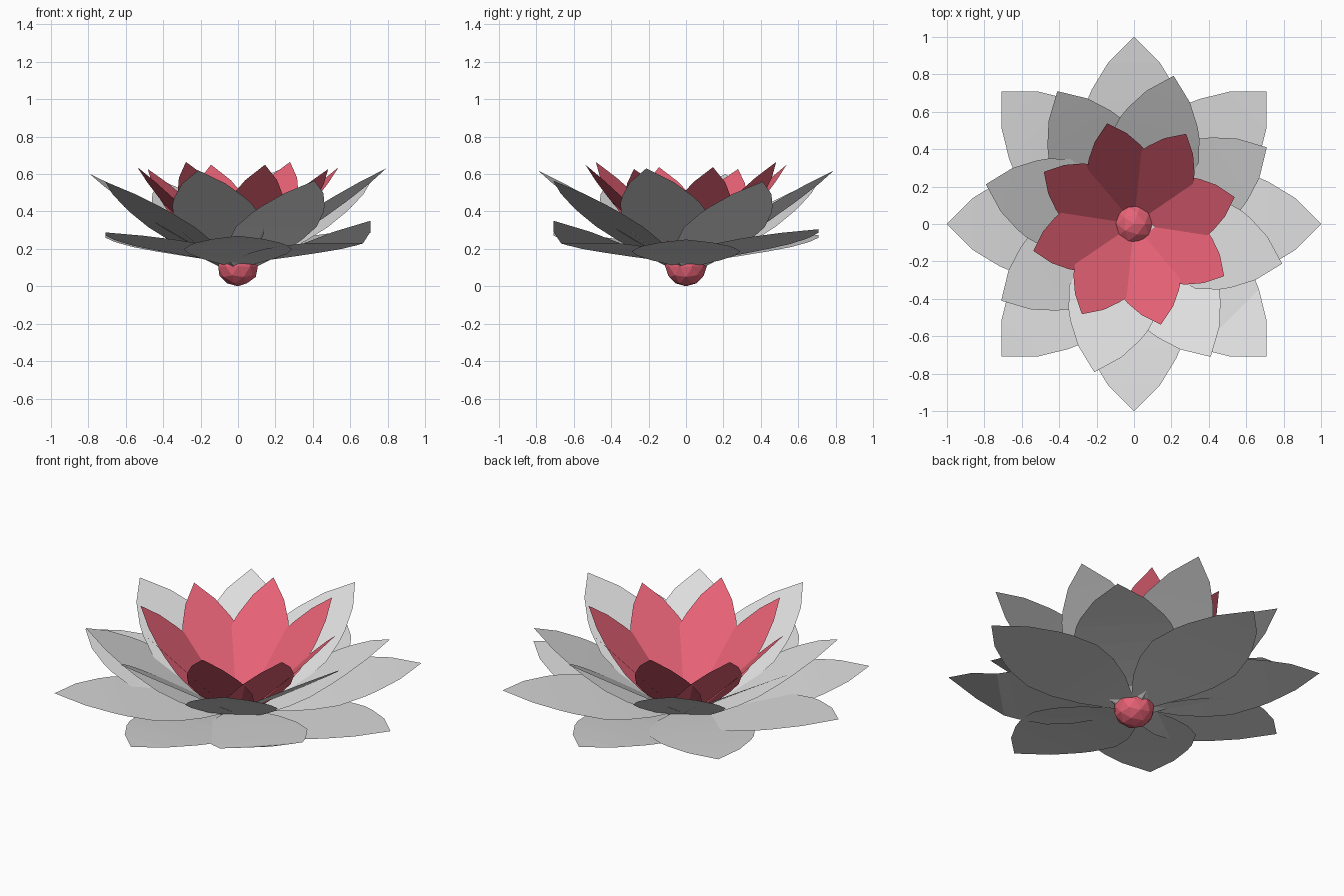
import bpy, bmesh, math
from mathutils import Matrix

cube = bpy.data.objects.get("Cube")
if cube:
    bpy.data.objects.remove(cube)


def material(name, colour):
    m = bpy.data.materials.new(name)
    m.use_nodes = True
    m.diffuse_color = colour
    m.node_tree.nodes["Principled BSDF"].inputs["Base Color"].default_value = colour
    return m


white = material("petal_white", (0.73, 0.73, 0.73, 1))
pink = material("petal_pink", (0.91, 0.14, 0.205, 1))

# Petal outline: fraction of length, half width
OUTLINE = [(0, 0.03), (0.1, 0.1), (0.22, 0.19), (0.36, 0.26), (0.5, 0.29),
           (0.65, 0.255), (0.72, 0.225), (0.86, 0.14)]
FOLD = 0.72


def add_object(name, bm, mat):
    mesh = bpy.data.meshes.new(name)
    bm.to_mesh(mesh)
    bm.free()
    mesh.materials.append(mat)
    obj = bpy.data.objects.new(name, mesh)
    bpy.context.collection.objects.link(obj)
    return obj


def petal(name, mat, angle, reach, base, tip, width, bow, curl=0.0):
    """Thin pointed leaf, bowed along its length; curl bends the end upward."""
    bm = bmesh.new()
    rise = tip - curl - base

    def point(f, y):
        z = base + rise * (f + bow * f * (1 - f))
        z += curl * max(0, f - FOLD) / (1 - FOLD)
        return bm.verts.new((f * reach, y, z))

    rows = [(point(f, -w * width), point(f, w * width)) for f, w in OUTLINE]
    for (a, b), (c, d) in zip(rows, rows[1:]):
        bm.faces.new((a, c, d, b))
    bm.faces.new((rows[-1][0], point(1, 0), rows[-1][1]))
    bm.transform(Matrix.Rotation(math.radians(angle), 4, "Z"))
    add_object(name, bm, mat)


# Outer ring: nearly flat, alternate petals resting above their neighbours
OUTER_TIPS = [0.25, 0.305, 0.27, 0.275, 0.32, 0.288, 0.27, 0.35]
for i, tip in enumerate(OUTER_TIPS):
    base = 0.12 if i % 2 else 0.1
    curl = 0.09 if i == 7 else 0.0
    petal(f"outer_petal_{i + 1}", white, 45 * i, 1.0, base, tip, 1.0, 0.3, curl)

# Middle ring: alternate petals open lower and overlap the others
MIDDLE_TIPS = [0.56, 0.62, 0.565, 0.6, 0.56, 0.62, 0.565, 0.63]
for i, tip in enumerate(MIDDLE_TIPS):
    base = 0.09 if i % 2 else 0.06
    petal(f"middle_petal_{i + 1}", white, 30 + 45 * i, 0.82, base, tip, 0.86, 0.05)

# Inner ring: steep pink petals, repeated after half a turn
INNER_TIPS = [0.637, 0.665, 0.65, 0.627]
for i in range(8):
    petal(f"inner_petal_{i + 1}", pink, 15 + 45 * i, 0.557, 0.06,
          INNER_TIPS[i % 4], 0.63, 0.0)

# Faceted ball at the heart of the flower
bm = bmesh.new()
bmesh.ops.create_icosphere(bm, subdivisions=2, radius=0.105)
bm.transform(Matrix.Translation((0, 0, 0.105)) @ Matrix.Diagonal((1.06, 1.06, 1, 1)))
add_object("flower_heart", bm, pink)
